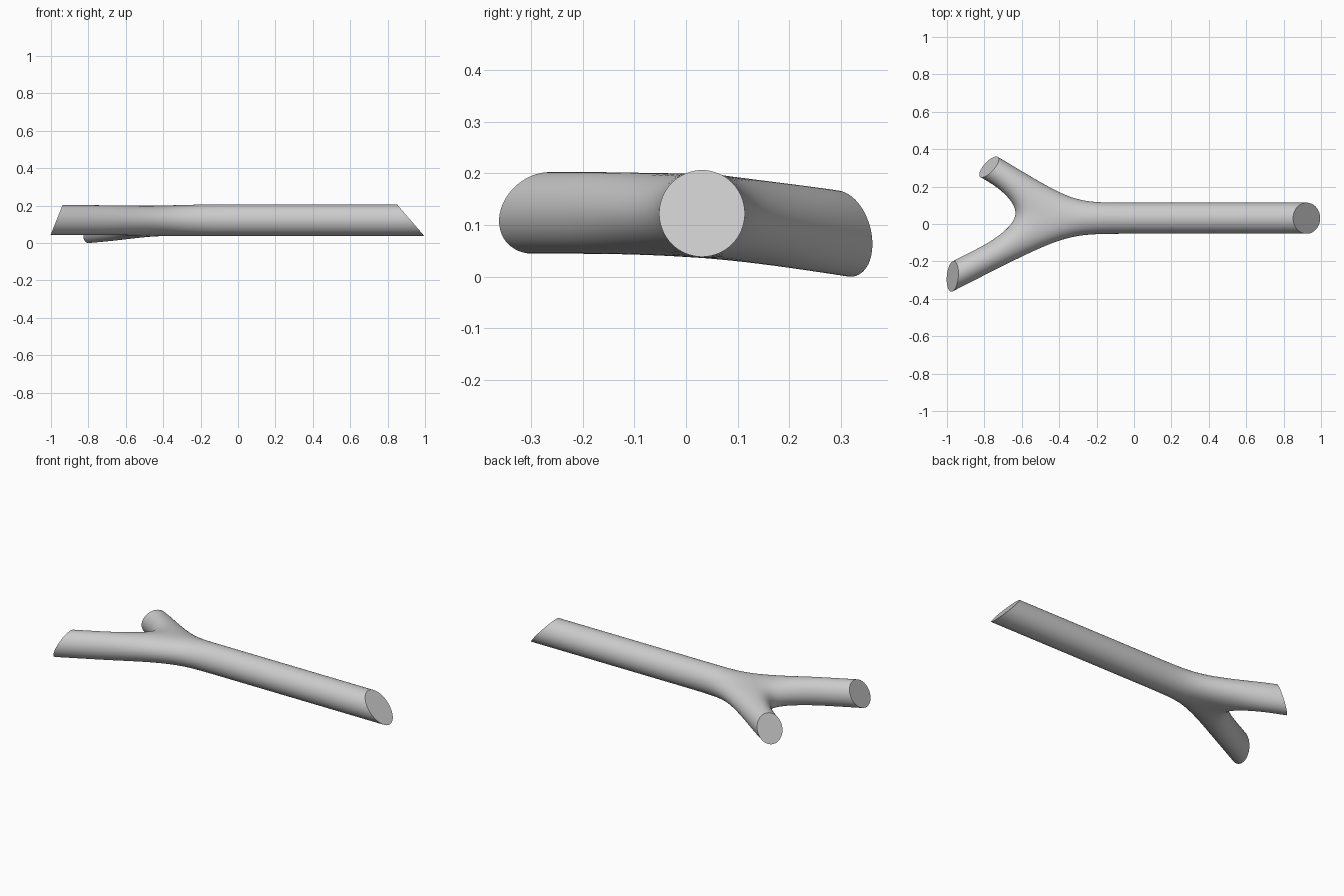
import bpy, bmesh, math
from mathutils import Vector

if "Cube" in bpy.data.objects:
    bpy.data.objects.remove(bpy.data.objects["Cube"])

SEG = 8
GROW = 1 / (2 / 3 + math.cos(2 * math.pi / SEG) / 3)   # offsets subdivision shrinkage

bm = bmesh.new()


def arc(side, centre, h):
    """Inner points of a half loop from the top pole to the bottom pole."""
    pts = []
    for i in range(1, SEG // 2):
        a = 2 * math.pi * i / SEG
        p = centre.lerp(side, math.sin(a))
        p.z += h * math.cos(a)
        pts.append(bm.verts.new(p))
    return pts


def tube(left, right, stations, direction):
    """Loft from the shared fork loops through oval rings (centre, width, height)."""
    d = Vector(direction).normalized()
    s = Vector((0, 0, 1)).cross(d).normalized()
    up = d.cross(s)
    prev = [top] + left + [bottom] + right[::-1]
    for c, w, h in stations:
        ring = []
        for i in range(SEG):
            a = 2 * math.pi * i / SEG
            ring.append(bm.verts.new(Vector(c) + GROW * (s * w * math.sin(a) + up * h * math.cos(a))))
        for i in range(SEG):
            j = (i + 1) % SEG
            bm.faces.new((prev[i], prev[j], ring[j], ring[i]))
        prev = ring


# fork: two poles and three shared side loops
M = Vector((-0.45, 0.035, 0.118))
H = 0.087
top = bm.verts.new(M + Vector((0, 0, H)))
bottom = bm.verts.new(M - Vector((0, 0, H)))
side_front = arc(Vector((-0.385, -0.085, 0.121)), M, H * 1.06)
side_back = arc(Vector((-0.36, 0.155, 0.113)), M, H * 1.06)
crotch = arc(Vector((-0.605, 0.05, 0.112)), M, H * 1.06)

# main stem, front branch, back branch
tube(side_back, side_front,
     [((x, 0.031, 0.121), 0.083, 0.084) for x in (-0.22, -0.05, 0.5, 1.15)], (1, 0, 0))
tube(side_front, crotch,
     [((x, -0.28 + 0.51 * (x + 0.97), 0.122), 0.0715, 0.079) for x in (-0.71, -0.83, -1.12)],
     (-1, -0.51, 0))
tube(crotch, side_back,
     [((x, 0.305 - 0.59 * (x + 0.775), 0.082 - 0.09 * (x + 0.775) * -1), 0.070, 0.081)
      for x in (-0.67, -0.76, -0.92)], (-1, 0.59, -0.09))
bmesh.ops.recalc_face_normals(bm, faces=bm.faces[:])

mesh = bpy.data.meshes.new("forked_branch")
bm.to_mesh(mesh)
bm.free()
obj = bpy.data.objects.new("forked_branch", mesh)
bpy.context.collection.objects.link(obj)
bpy.context.view_layer.objects.active = obj
obj.select_set(True)
mod = obj.modifiers.new("smooth", 'SUBSURF')
mod.levels = mod.render_levels = 3
bpy.ops.object.modifier_apply(modifier=mod.name)

# slanted saw cuts at the three ends, then flat caps
bm = bmesh.new()
bm.from_mesh(mesh)
cuts = [((0.923, 0.031, 0.121), (0.168, 0, 0.145)),
        ((-0.97, -0.28, 0.122), (-0.155, 0, 0.062)),
        ((-0.775, 0.305, 0.082), (-0.73, 0.62, 0.32))]
for co, no in cuts:
    bmesh.ops.bisect_plane(bm, geom=bm.verts[:] + bm.edges[:] + bm.faces[:],
                           plane_co=co, plane_no=no, clear_outer=True)
bmesh.ops.holes_fill(bm, edges=[e for e in bm.edges if e.is_boundary], sides=0)
bmesh.ops.recalc_face_normals(bm, faces=bm.faces[:])
bm.to_mesh(mesh)
bm.free()

# rest on the ground
low = min(v.co.z for v in mesh.vertices)
for v in mesh.vertices:
    v.co.z -= low
bpy.ops.object.shade_smooth_by_angle(angle=math.radians(35))
